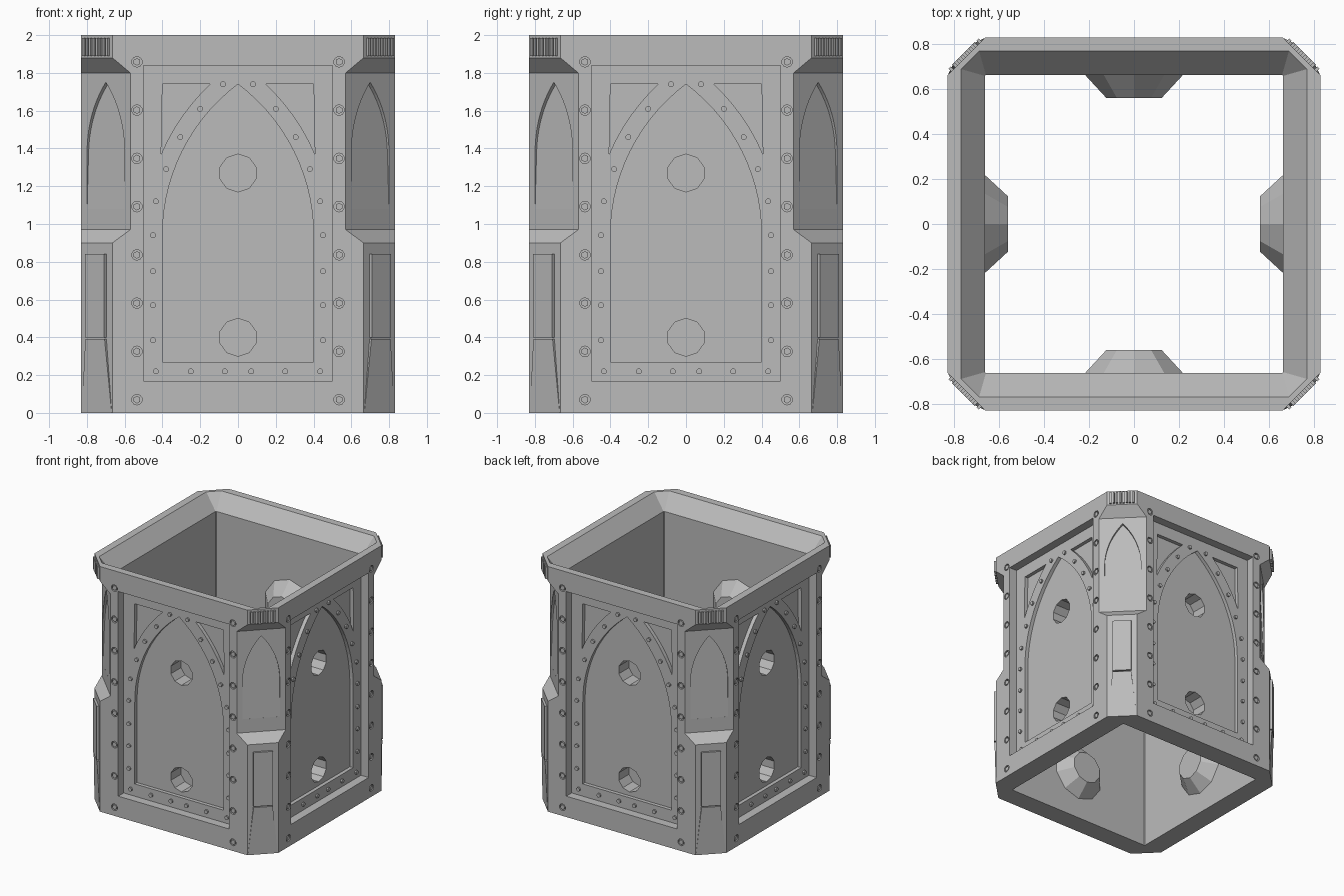
import bpy, bmesh, math
from mathutils import Matrix

if "Cube" in bpy.data.objects:
    bpy.data.objects.remove(bpy.data.objects["Cube"], do_unlink=True)

stone = bpy.data.materials.new("plain grey")
stone.use_nodes = True
GREY = (0.5, 0.5, 0.5, 1)
stone.diffuse_color = GREY
stone.node_tree.nodes["Principled BSDF"].inputs["Base Color"].default_value = GREY

WALL, INNER, CHAMFER, NOTCH = 0.83, 0.665, 0.165, 0.26
BAND_Y, PANEL_Y = -0.76, -0.73        # depth of arch band and of sunken panel
LOW_Y, HIGH_Y = -1.057, -0.99         # diagonal planes of the corner pillars
HOLES = (0.4, 1.27)


def finish(name, bm):
    bmesh.ops.recalc_face_normals(bm, faces=bm.faces)
    mesh = bpy.data.meshes.new(name)
    bm.to_mesh(mesh)
    bm.free()
    mesh.materials.append(stone)
    ob = bpy.data.objects.new(name, mesh)
    bpy.context.collection.objects.link(ob)
    return ob


def loft(bm, rings, caps=True, closed=False):
    """Skin a list of equally long point rings."""
    vs = [[bm.verts.new(p) for p in r] for r in rings]
    n = len(rings[0])
    pairs = list(zip(vs, vs[1:])) + ([(vs[-1], vs[0])] if closed else [])
    for a, b in pairs:
        for i in range(n):
            j = (i + 1) % n
            bm.faces.new((a[i], a[j], b[j], b[i]))
    if caps:
        bm.faces.new(vs[0])
        bm.faces.new(vs[-1])


def around(bm, rings, corner=False):
    """Repeat a loft on the four sides, or on the four corners."""
    for k in range(4):
        m = Matrix.Rotation(math.radians(90 * k + 45 * corner), 3, "Z")
        loft(bm, [[m @ Matrix.Identity(3) @ mathvec(p) for p in r] for r in rings])


def mathvec(p):
    return Matrix.Translation(p).to_translation()


def prism(bm, pts, y0, y1, corner=False):
    around(bm, [[(x, y, z) for x, z in pts] for y in (y0, y1)], corner)


def rect(x0, x1, z0, z1):
    return [(x0, z0), (x1, z0), (x1, z1), (x0, z1)]


def ngon(x, z, r, n):
    return [(x + r * math.cos(2 * math.pi * (i + 0.5) / n),
             z + r * math.sin(2 * math.pi * (i + 0.5) / n)) for i in range(n)]


def lancet(half, base, spring, apex, steps=10):
    """Pointed arch outline."""
    rise = apex - spring
    rad = (half * half + rise * rise) / (2 * half)
    top = math.asin(rise / rad)
    arc = [(half - rad + rad * math.cos(top * i / steps),
            spring + rad * math.sin(top * i / steps)) for i in range(steps)]
    return ([(-half, base), (half, base)] + arc + [(0, apex)]
            + [(-x, z) for x, z in reversed(arc)])


def cut(target, cutter):
    mod = target.modifiers.new("cut", "BOOLEAN")
    mod.operation, mod.solver, mod.object = "DIFFERENCE", "EXACT", cutter
    bpy.context.view_layer.update()
    done = target.evaluated_get(bpy.context.evaluated_depsgraph_get())
    mesh = bpy.data.meshes.new_from_object(done)
    target.modifiers.clear()
    target.data = mesh
    bpy.data.objects.remove(cutter, do_unlink=True)


# Body: chamfered square tube with notched corners and a bevelled rim
def octagon(a, c, z):
    pts = []
    for sx, sy in ((1, 1), (-1, 1), (-1, -1), (1, -1)):
        pair = [(sx * a, sy * (a - c), z), (sx * (a - c), sy * a, z)]
        pts += pair if sx * sy > 0 else pair[::-1]
    return pts


bm = bmesh.new()
loft(bm, [octagon(*r) for r in (
    (WALL, CHAMFER, 0), (WALL, CHAMFER, 0.9), (WALL, NOTCH, 0.97),
    (WALL, NOTCH, 1.8), (WALL, CHAMFER, 1.88), (WALL, CHAMFER, 2),
    (0.77, 0.08, 2), (INNER, 0.005, 1.88), (INNER, 0.005, 0))],
    caps=False, closed=True)
body = finish("tower_body", bm)

# Side recesses
bm = bmesh.new()
prism(bm, rect(-0.5, 0.5, 0.17, 1.84), -0.95, BAND_Y)
cut(body, finish("recess_cutter", bm))

# Sunken arch panels, spandrels, bolt sockets and corner lancets
bolts = [(s * 0.535, 0.07 + 0.2555 * i) for s in (-1, 1) for i in range(8)]
bm = bmesh.new()
prism(bm, lancet(0.4, 0.27, 0.94, 1.74, 14), -0.9, PANEL_Y)
R = 1.095
a0, a1 = math.asin(0.43 / R), math.asin(0.8 / R)
curve = [(-0.6 + R * math.cos(a0 + (a1 - a0) * i / 6),
          0.94 + R * math.sin(a0 + (a1 - a0) * i / 6)) for i in range(7)]
for s in (-1, 1):
    prism(bm, [(s * x, z) for x, z in curve + [(0.4, 1.74)]], -0.9, PANEL_Y)
for x, z in bolts:
    prism(bm, ngon(x, z, 0.028, 10), -0.9, -0.815)
shape = lancet(0.14, 1.08, 1.38, 1.75)
around(bm, [[(x, -1.1, z) for x, z in shape],
            [(x, HIGH_Y + 0.025 * (z - 1.07) / 0.68, z) for x, z in shape]], True)
cut(body, finish("panel_cutter", bm))

# Round holes through the panels
bm = bmesh.new()
for z in HOLES:
    prism(bm, ngon(0, z, 0.1, 10), -0.9, -0.6)
cut(body, finish("hole_cutter", bm))

# Conical sockets behind the holes, closed on the inside
bm = bmesh.new()
for z in HOLES:
    around(bm, [[(x, y, h) for x, h in ngon(0, z, r, 10)] for r, y in (
        (0.1, -0.6), (0.1, -INNER), (0.23, -INNER), (0.13, -0.562))])
finish("inner_sockets", bm)

# Frame bolts sitting in their sockets
bm = bmesh.new()
for x, z in bolts:
    prism(bm, ngon(x, z, 0.02, 6), -0.81, -0.828)
finish("frame_bolts", bm)

# Rivets along the arch band
bm = bmesh.new()
half = [(0.08, 1.74), (0.2, 1.61), (0.305, 1.46), (0.38, 1.29), (0.435, 1.12),
        (0.45, 0.94), (0.45, 0.75), (0.45, 0.57), (0.45, 0.385),
        (0.435, 0.22), (0.25, 0.22), (0.07, 0.22)]
for x, z in half:
    for s in (-1, 1):
        prism(bm, ngon(s * x, z, 0.016, 8), BAND_Y + 0.01, BAND_Y - 0.014)
finish("arch_rivets", bm)

# Corner pillars: raised plate, flared foot and ribbed block under the rim
bm = bmesh.new()
prism(bm, rect(-0.072, 0.072, 0.4, 0.84), LOW_Y + 0.02, LOW_Y - 0.018, True)
finish("corner_plates", bm)

bm = bmesh.new()
around(bm, [[(-u, LOW_Y + 0.02, z), (u, LOW_Y + 0.02, z),
             (u, LOW_Y - d, z), (-u, LOW_Y - d, z)]
            for u, z, d in ((0.072, 0.39, 0.014), (0.112, 0, 0.001))], True)
finish("corner_feet", bm)

bm = bmesh.new()
for i in range(8):
    u = -0.088 + 0.176 * i / 7
    prism(bm, rect(u - 0.007, u + 0.007, 1.89, 1.985), LOW_Y + 0.02, LOW_Y - 0.016, True)
finish("corner_ribs", bm)
